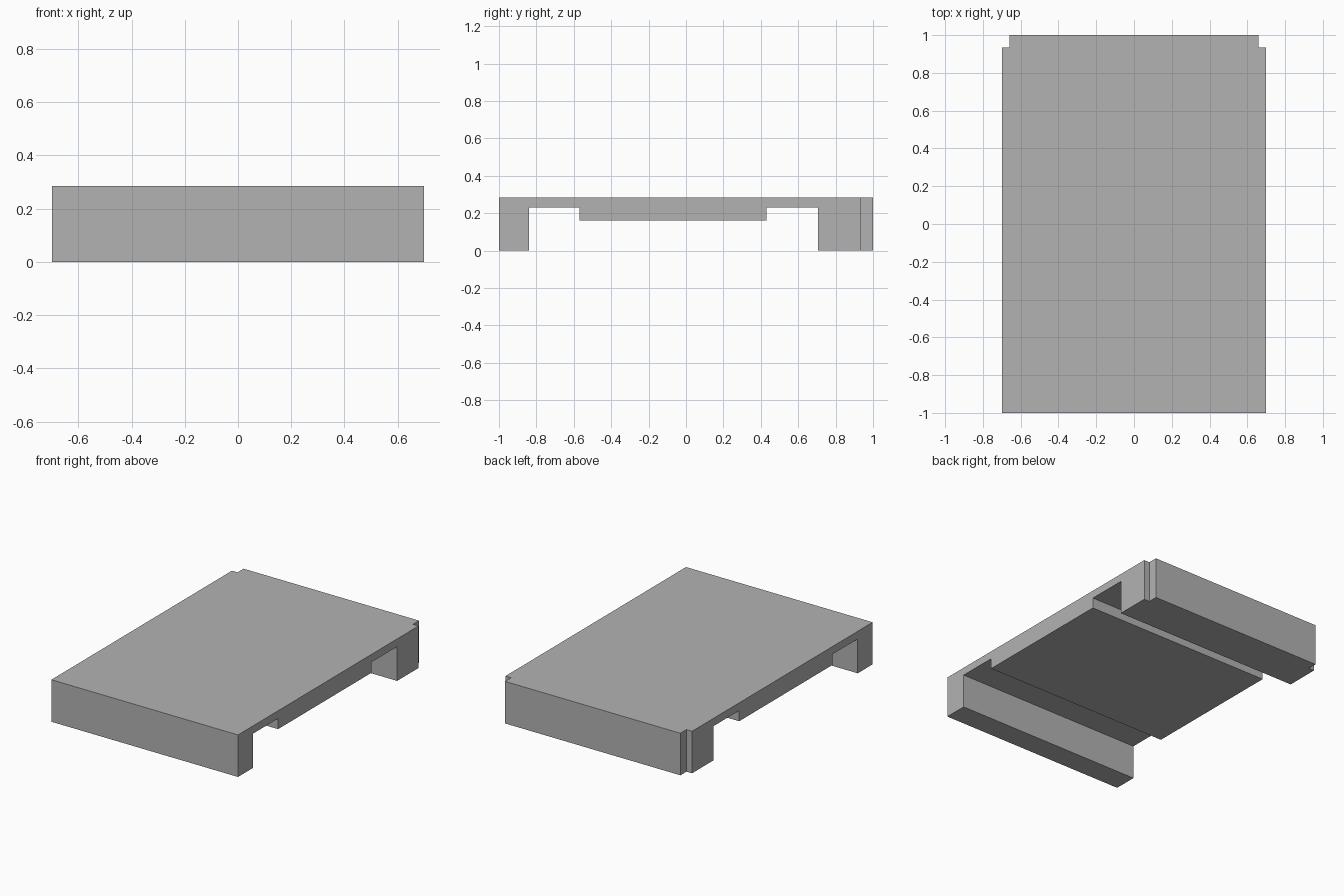
import bpy
import bmesh
from mathutils import Matrix, Vector

cube = bpy.data.objects.get("Cube")
if cube:
    bpy.data.objects.remove(cube, do_unlink=True)

HALF_WIDTH, HEIGHT = 0.70, 0.285
NOTCH_X, NOTCH_Y = 0.658, 0.935

# Plain grey material
grey = bpy.data.materials.new("plain_grey")
grey.use_nodes = True
colour = (0.45, 0.45, 0.45, 1)
grey.diffuse_color = colour
grey.node_tree.nodes["Principled BSDF"].inputs["Base Color"].default_value = colour


def add_object(name, bm):
    bmesh.ops.recalc_face_normals(bm, faces=bm.faces)
    mesh = bpy.data.meshes.new(name)
    bm.to_mesh(mesh)
    bm.free()
    mesh.materials.append(grey)
    obj = bpy.data.objects.new(name, mesh)
    bpy.context.collection.objects.link(obj)
    return obj


# Slab with end walls and a raised underside panel: side profile (y, z) swept across x
profile = [(-1, 0), (-0.84, 0), (-0.84, 0.232), (-0.57, 0.232),
           (-0.57, 0.16), (0.43, 0.16), (0.43, 0.232), (0.705, 0.232),
           (0.705, 0), (1, 0), (1, HEIGHT), (-1, HEIGHT)]
bm = bmesh.new()
side = bm.faces.new([bm.verts.new((-HALF_WIDTH, y, z)) for y, z in profile])
sweep = bmesh.ops.extrude_face_region(bm, geom=[side])
swept = [v for v in sweep["geom"] if isinstance(v, bmesh.types.BMVert)]
bmesh.ops.translate(bm, verts=swept, vec=(2 * HALF_WIDTH, 0, 0))
slab = add_object("slab_body", bm)

# Square notches in the two back corners
cutters = []
for sign in (-1, 1):
    bm = bmesh.new()
    size = 0.4
    centre = Vector((sign * (NOTCH_X + size / 2), NOTCH_Y + size / 2, HEIGHT / 2))
    bmesh.ops.create_cube(bm, size=1, matrix=Matrix.Translation(centre)
                          @ Matrix.Diagonal((size, size, 1, 1)))
    cutter = add_object("corner_notch_cutter", bm)
    cutter.hide_render = True
    cut = slab.modifiers.new("corner_notch", 'BOOLEAN')
    cut.operation, cut.solver, cut.object = 'DIFFERENCE', 'EXACT', cutter
    cutters.append(cutter)

# Apply the cuts and drop the helpers
bpy.context.view_layer.objects.active = slab
slab.select_set(True)
for name in [m.name for m in slab.modifiers]:
    bpy.ops.object.modifier_apply(modifier=name)
for cutter in cutters:
    bpy.data.objects.remove(cutter, do_unlink=True)
